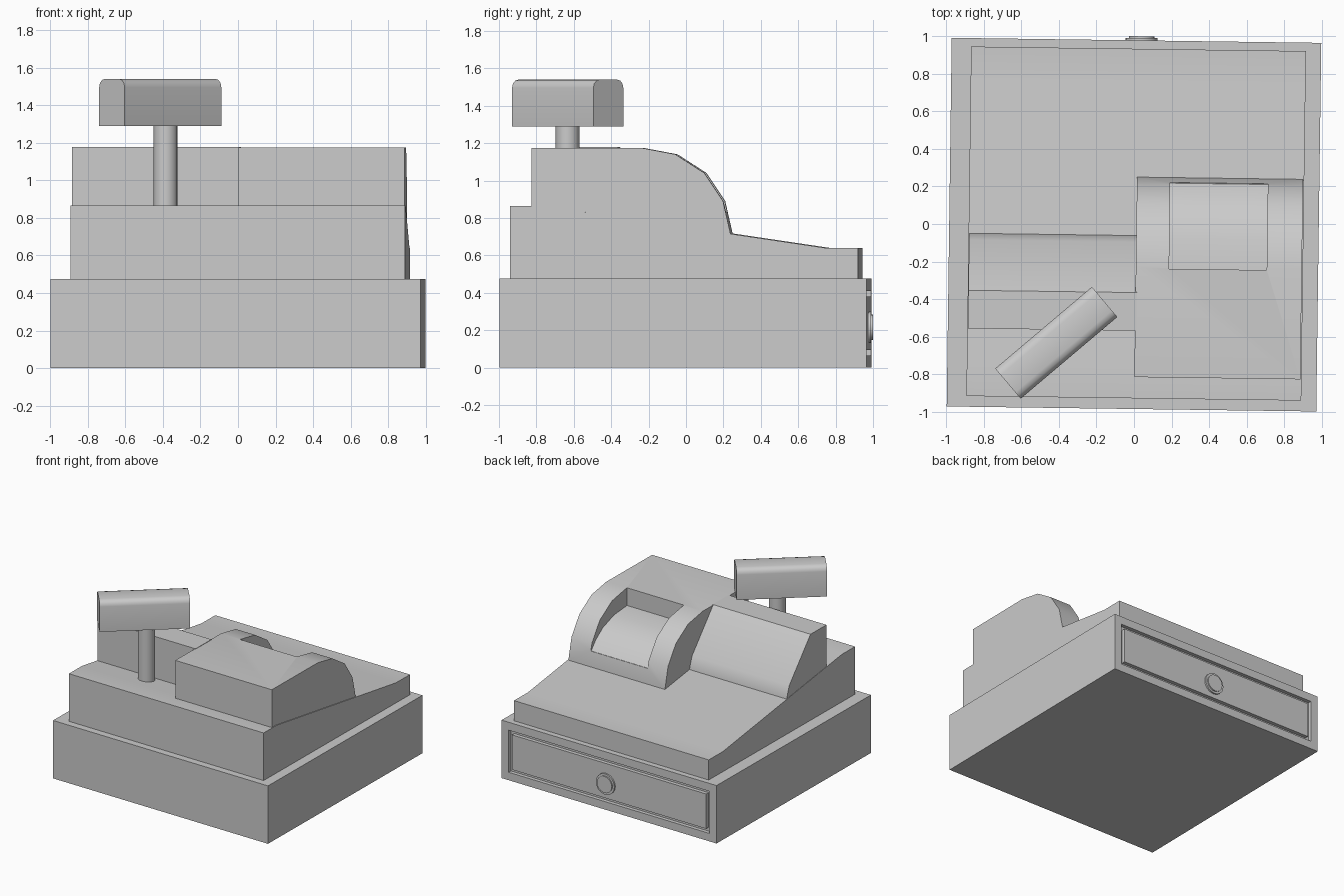
import bpy, bmesh
from math import radians, sin, cos, pi
from mathutils import Matrix

if "Cube" in bpy.data.objects:
    bpy.data.objects.remove(bpy.data.objects["Cube"])

TURN = Matrix.Rotation(-0.0136, 4, 'Z')   # whole model sits slightly askew


def finish(name, bm, matrix=Matrix(), smooth=True):
    bmesh.ops.transform(bm, matrix=matrix, verts=bm.verts)
    bmesh.ops.recalc_face_normals(bm, faces=bm.faces)
    mesh = bpy.data.meshes.new(name)
    bm.to_mesh(mesh)
    bm.free()
    obj = bpy.data.objects.new(name, mesh)
    bpy.context.collection.objects.link(obj)
    if smooth:
        bpy.ops.object.select_all(action='DESELECT')
        obj.select_set(True)
        bpy.context.view_layer.objects.active = obj
        bpy.ops.object.shade_smooth_by_angle(angle=radians(35))
    return obj


def prism(name, profile, x0, x1, matrix=TURN):
    """Extrude a (y, z) profile along x."""
    bm = bmesh.new()
    face = bm.faces.new([bm.verts.new((x0, y, z)) for y, z in profile])
    ext = bmesh.ops.extrude_face_region(bm, geom=[face])
    verts = [g for g in ext['geom'] if isinstance(g, bmesh.types.BMVert)]
    bmesh.ops.translate(bm, verts=verts, vec=(x1 - x0, 0, 0))
    return finish(name, bm, matrix)


def cylinder(name, radius, depth, matrix, radius2=None, sides=24):
    bm = bmesh.new()
    bmesh.ops.create_cone(bm, cap_ends=True, segments=sides, radius1=radius,
                          radius2=radius2 or radius, depth=depth)
    return finish(name, bm, matrix)


# Base with a grooved drawer front on the +y side
X, Y0, Y1, H = 0.984, -0.985, 0.978, 0.475
bm = bmesh.new()
bmesh.ops.create_cube(bm, size=1, matrix=Matrix.Translation((0, (Y0 + Y1) / 2, H / 2))
                      @ Matrix.Diagonal((2 * X, Y1 - Y0, H, 1)))
bmesh.ops.recalc_face_normals(bm, faces=bm.faces)
drawer = max(bm.faces, key=lambda f: f.calc_center_median().y)
for thickness, depth in ((0.065, 0), (0, -0.03), (0.03, 0), (0, 0.03)):
    bmesh.ops.inset_region(bm, faces=[drawer], thickness=thickness, depth=depth,
                           use_even_offset=True)
finish("drawer_base", bm, TURN, smooth=False)

# Drawer knob: flange and cap
for name, r, y0, y1 in (("knob_flange", 0.085, 0.96, 0.991), ("knob_cap", 0.068, 0.97, 1.0)):
    cylinder(name, r, y1 - y0, TURN @ Matrix.Translation((0.027, (y0 + y1) / 2, 0.215))
             @ Matrix.Rotation(-pi / 2, 4, 'X'))

# Sloping body
prism("body", [(-0.928, 0.46), (-0.928, 0.865), (-0.76, 0.865), (0.755, 0.64),
               (0.933, 0.64), (0.933, 0.46)], -0.88, 0.903)

# Low block with sloped face
prism("sloped_block", [(-0.568, 0.74), (-0.568, 1.178), (-0.365, 1.178),
                       (-0.095, 0.86), (-0.06, 0.757), (-0.06, 0.74)], -0.877, 0.02)

# Round-shouldered block with a window sunk into the curve
housing = prism("printer_housing",
                [(-0.815, 0.69), (-0.815, 1.175), (-0.23, 1.175), (-0.045, 1.14),
                 (0.11, 1.04), (0.21, 0.89), (0.25, 0.715), (0.25, 0.69)], 0.013, 0.897)
cutter = prism("window_cutter",
               [(0.3, 0.83), (0.22, 0.83), (0.16, 0.9), (0.07, 0.965), (-0.07, 1.015),
                (-0.236, 1.03), (-0.236, 1.3), (0.3, 1.3)], 0.19, 0.71)
cutter.hide_render = True
cutter.hide_set(True)
cut = housing.modifiers.new("window", 'BOOLEAN')
cut.operation = 'DIFFERENCE'
cut.solver = 'EXACT'
cut.object = cutter

# Display post and rounded display head
cylinder("display_post", 0.064, 0.55, Matrix.Translation((-0.385, -0.633, 1.03)), sides=16)
arc = [(0.06 + 0.045 * cos(i * pi / 6), 1.495 + 0.045 * sin(i * pi / 6)) for i in range(4)]
head = [(0.105, 1.29)] + arc
head += [(-y, z) for y, z in reversed(head)]
prism("display_head", head, -0.337, 0.337,
      Matrix.Translation((-0.414, -0.6325, 0)) @ Matrix.Rotation(radians(40.2), 4, 'Z'))
